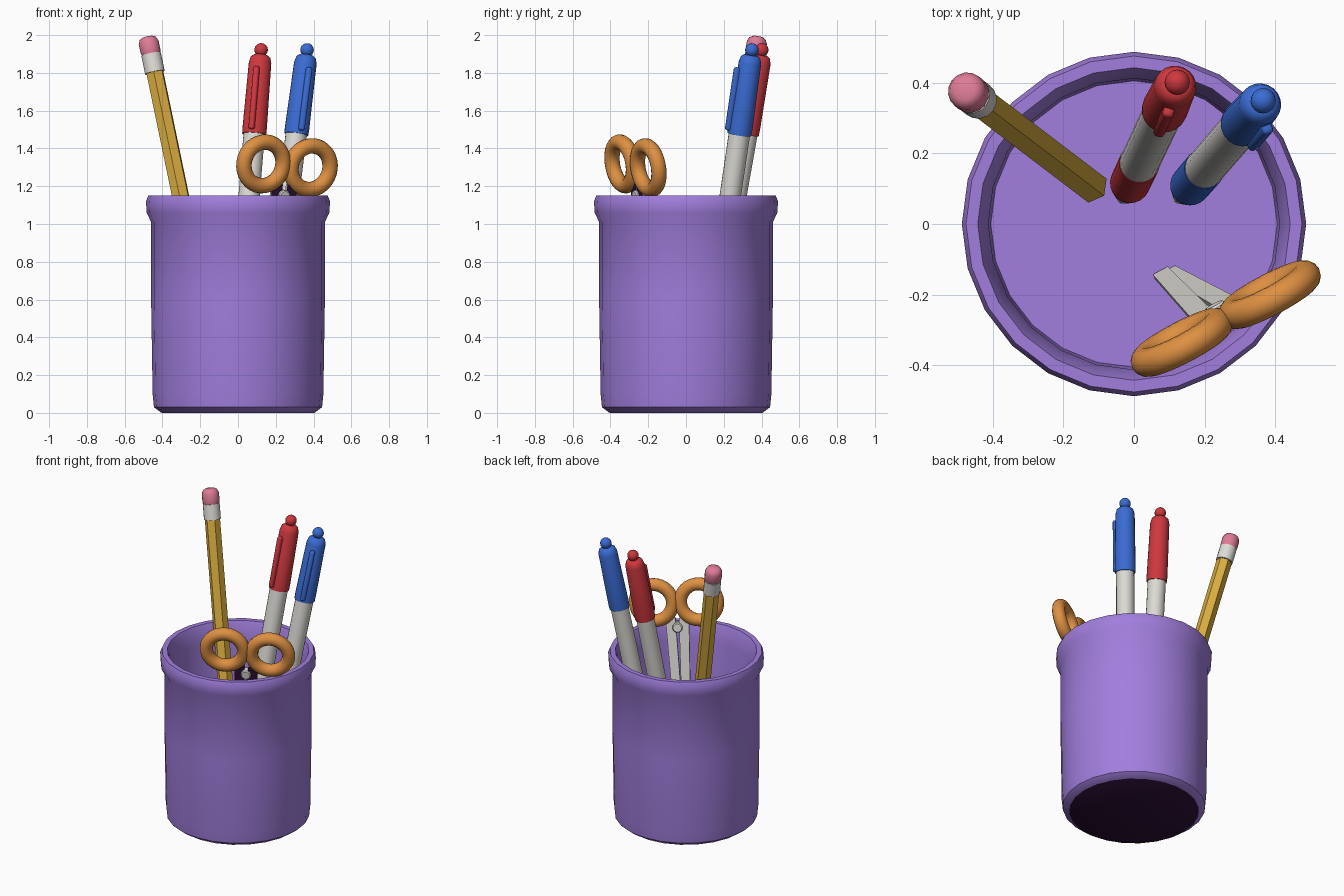
import bpy, bmesh, math
from mathutils import Vector, Matrix

cube = bpy.data.objects.get("Cube")
if cube:
    bpy.data.objects.remove(cube, do_unlink=True)


def material(name, r, g, b):
    """Flat material from 0-255 screen colour, stored as linear."""
    lin = [((c / 255 + 0.055) / 1.055) ** 2.4 for c in (r, g, b)] + [1.0]
    m = bpy.data.materials.new(name)
    m.use_nodes = True
    m.diffuse_color = lin
    m.node_tree.nodes["Principled BSDF"].inputs["Base Color"].default_value = lin
    return m


PURPLE = material("purple", 161, 126, 221)
YELLOW = material("pencil yellow", 218, 174, 64)
PINK = material("eraser pink", 222, 124, 150)
WHITE = material("pale grey", 222, 220, 214)
RED = material("red", 206, 56, 62)
BLUE = material("blue", 58, 108, 212)
ORANGE = material("orange", 222, 144, 66)
WOOD = material("light wood", 222, 184, 135)
DARK = material("near black plum", 45, 16, 56)


def finish(name, bm, mat, matrix=Matrix(), angle=40):
    bmesh.ops.recalc_face_normals(bm, faces=bm.faces)
    mesh = bpy.data.meshes.new(name)
    bm.to_mesh(mesh)
    bm.free()
    mesh.materials.append(mat)
    mesh.shade_smooth()
    mesh.set_sharp_from_angle(angle=math.radians(angle))
    ob = bpy.data.objects.new(name, mesh)
    ob.matrix_world = matrix
    bpy.context.collection.objects.link(ob)
    return ob


def paint(ob, mat, rule):
    """Give the faces that meet the rule a second material."""
    ob.data.materials.append(mat)
    for p in ob.data.polygons:
        if rule(p):
            p.material_index = 1


def lathe(name, profile, mat, matrix=Matrix(), sides=24, angle=40):
    """Revolve (radius, height) points about local z."""
    bm = bmesh.new()
    rings = []
    for r, z in profile:
        if r == 0:
            rings.append([bm.verts.new((0, 0, z))] * sides)
        else:
            rings.append([bm.verts.new((r * math.cos(a), r * math.sin(a), z))
                          for a in (math.tau * i / sides for i in range(sides))])
    for lo, hi in zip(rings, rings[1:]):
        for i in range(sides):
            j = (i + 1) % sides
            quad = list(dict.fromkeys((lo[i], lo[j], hi[j], hi[i])))
            if len(quad) > 2:
                bm.faces.new(quad)
    return finish(name, bm, mat, matrix, angle)


def along(base, top):
    """Frame at base with local z pointing to top."""
    base, top = Vector(base), Vector(top)
    rot = (top - base).to_track_quat('Z', 'Y').to_matrix().to_4x4()
    return Matrix.Translation(base) @ rot


# Cup: one closed profile, outside, rim and inside, with a dark underside
cup = lathe("cup", [(0, 0), (0.405, 0), (0.445, 0.03), (0.452, 0.1), (0.46, 0.6),
                    (0.46, 1.01), (0.484, 1.06), (0.487, 1.12), (0.475, 1.15),
                    (0.442, 1.15), (0.43, 1.12), (0.412, 1.03), (0.41, 0.1),
                    (0.405, 0.05), (0, 0.05)], PURPLE)
paint(cup, DARK, lambda p: p.center.z < 0.001)

# Pencil standing on its point, eraser up
frame = along((-0.078, 0.075, 0.06), (-0.479, 0.38, 1.99))
lathe("pencil_point", [(0, 0.08), (0.04, 0.23)], WOOD, frame, 12)
lathe("pencil_body", [(0, 0.22), (0.049, 0.22), (0.049, 1.82), (0, 1.82)],
      YELLOW, frame @ Matrix.Rotation(math.radians(30), 4, 'Z'), 6)
lathe("pencil_ferrule", [(0, 1.8), (0.053, 1.8), (0.053, 1.9), (0, 1.9)],
      WHITE, frame, 16)
lathe("pencil_eraser", [(0, 1.89), (0.05, 1.9), (0.054, 1.915), (0.054, 1.965),
                        (0.045, 1.985), (0.03, 1.994), (0, 1.995)],
      PINK, frame, 16, 60)


def pen(label, mat, base, top, clip_side):
    frame = along(base, top)
    lathe(label + "_pen_tip", [(0, 0), (0.012, 0), (0.053, 0.24), (0.053, 0.28),
                               (0, 0.28)], WHITE, frame, 16)
    lathe(label + "_pen_grip", [(0, 0.27), (0.057, 0.27), (0.058, 0.6),
                                (0, 0.6)], mat, frame, 20)
    lathe(label + "_pen_barrel", [(0, 0.59), (0.056, 0.59), (0.057, 1.47),
                                  (0, 1.47)], WHITE, frame, 20)
    lathe(label + "_pen_cap", [(0, 1.465), (0.064, 1.465), (0.065, 1.5),
                               (0.06, 1.85), (0.052, 1.88), (0.035, 1.893),
                               (0, 1.893)], mat, frame, 20, 50)
    arc = [math.radians(d) for d in range(-90, 91, 20)]
    lathe(label + "_pen_button", [(0.036 * math.cos(a) if abs(a) < 1.5 else 0,
                                   1.92 + 0.036 * math.sin(a)) for a in arc],
          mat, frame, 16)
    # Clip: rounded bar lying on the cap
    side = (frame.to_3x3().inverted() @ Vector(clip_side)).to_2d()
    turn = Matrix.Rotation(math.atan2(side.y, side.x), 4, 'Z')
    bm = bmesh.new()
    bmesh.ops.create_cube(bm, size=1, matrix=turn @ Matrix.Translation((0.066, 0, 1.65))
                          @ Matrix.Diagonal((0.036, 0.032, 0.34, 1)))
    bmesh.ops.bevel(bm, geom=bm.edges[:], offset=0.012, segments=3,
                    profile=0.5, affect='EDGES')
    finish(label + "_pen_clip", bm, mat, frame, 50)


pen("red", RED, (-0.033, 0.069, 0.037), (0.122, 0.40, 1.917), (-0.02, -0.08, 0))
pen("blue", BLUE, (0.125, 0.07, 0.037), (0.365, 0.348, 1.917), (0.03, -0.08, 0))

# Scissors frame: x across the handles, y up the blades, z through the pivot
ring_a, ring_b = Vector((0.135, -0.335, 1.318)), Vector((0.384, -0.2, 1.298))
across = (ring_b - ring_a).normalized()
up = Vector((0.175, -0.132, 1.28))
up = (up - across * up.dot(across)).normalized()
frame = Matrix((across, up, across.cross(up))).transposed().to_4x4()
frame.translation = (ring_a + ring_b) / 2
gap = (ring_b - ring_a).length / 2

for name, s in (("right", -1), ("left", 1)):
    # Finger ring
    bm = bmesh.new()
    big, small, n, m = 0.117, 0.041, 32, 14
    grid = []
    for i in range(n):
        a = math.tau * i / n
        grid.append([])
        for k in range(m):
            b = math.tau * k / m
            r = big + small * math.cos(b)
            grid[i].append(bm.verts.new((s * gap + r * math.cos(a), r * math.sin(a),
                                         small * math.sin(b))))
    for i in range(n):
        for k in range(m):
            p, q, l = grid[i], grid[(i + 1) % n], (k + 1) % m
            bm.faces.new((p[k], q[k], q[l], p[l]))
    finish(name + "_scissor_ring", bm, ORANGE, frame, 60)
    # Tapered blade with a dark front face
    bm = bmesh.new()
    outline = [(0.012, -0.1), (0.075, -0.09), (0.034, -1.27), (-0.014, -1.27)]
    face = bm.faces.new([bm.verts.new((s * x, y, s * 0.004 - 0.009))
                         for x, y in outline])
    out = bmesh.ops.extrude_face_region(bm, geom=[face])["geom"]
    bmesh.ops.translate(bm, vec=(0, 0, 0.018),
                        verts=[v for v in out if isinstance(v, bmesh.types.BMVert)])
    blade = finish(name + "_scissor_blade", bm, WHITE, frame)
    paint(blade, DARK, lambda p: p.normal.z > 0.5)

# Pivot screw
lathe("scissor_pivot", [(0, -0.026), (0.026, -0.026), (0.032, -0.02), (0.032, 0.02),
                        (0.026, 0.026), (0, 0.026)], WHITE,
      frame @ Matrix.Translation((0, -0.16, 0)), 16)
